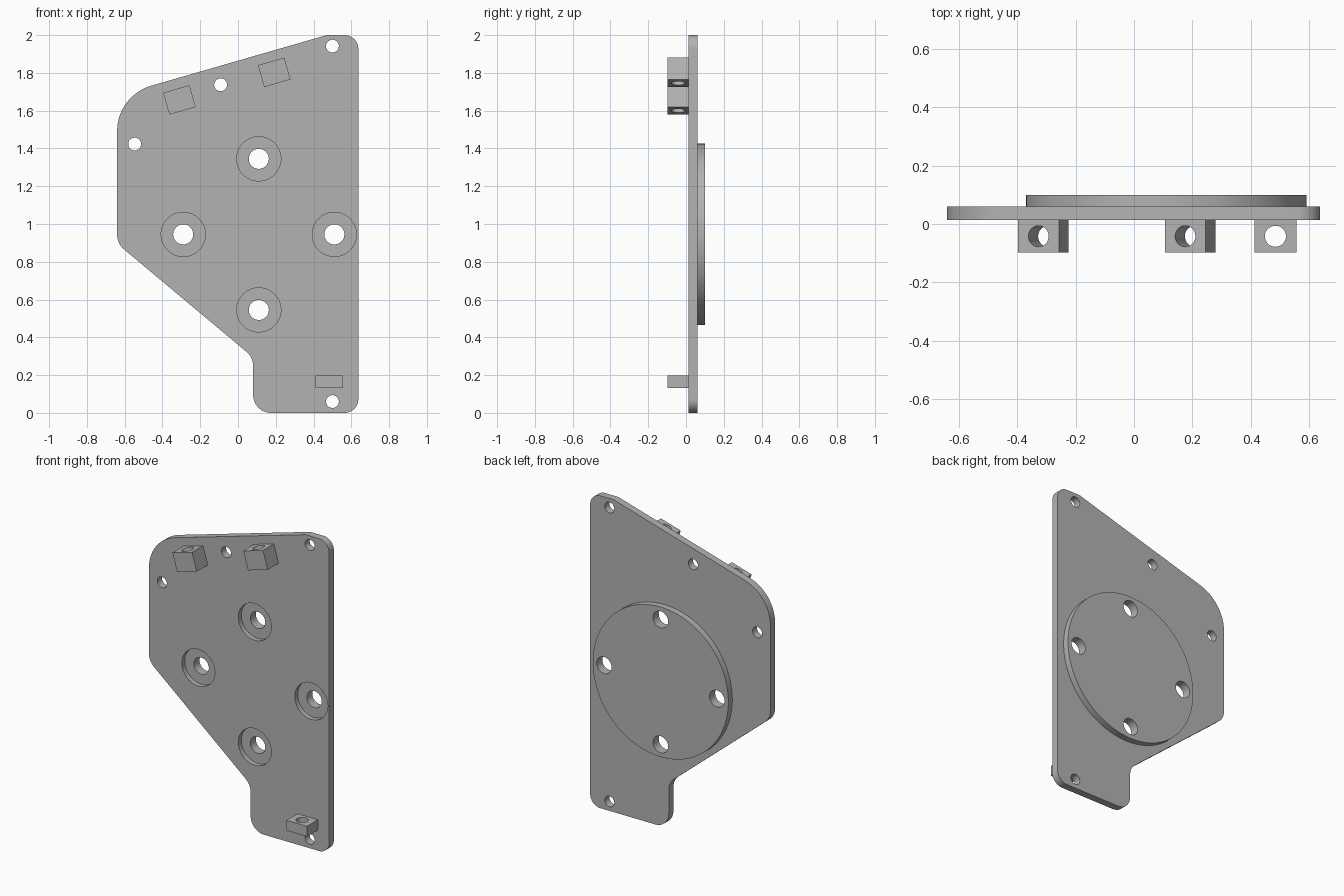
import bpy, bmesh, math
from mathutils import Vector, Matrix

cube = bpy.data.objects.get("Cube")
if cube:
    bpy.data.objects.remove(cube, do_unlink=True)

grey = bpy.data.materials.new("plain grey")
grey.use_nodes = True
colour = (0.45, 0.45, 0.45, 1)
grey.diffuse_color = colour
grey.node_tree.nodes["Principled BSDF"].inputs["Base Color"].default_value = colour

FRONT, BACK, DISC_BACK, BLOCK_FRONT = 0.013, 0.06, 0.1, -0.097


def circle(x, z, r, n=64):
    return [(x + r * math.cos(math.tau * i / n), z + r * math.sin(math.tau * i / n)) for i in range(n)]


def rounded(corners, steps=14):
    """Outline with a fillet of the given radius at each (x, z, radius) corner."""
    out = []
    for i, (x, z, r) in enumerate(corners):
        p = Vector((x, z))
        a = (Vector(corners[i - 1][:2]) - p).normalized()
        b = (Vector(corners[(i + 1) % len(corners)][:2]) - p).normalized()
        if r == 0:
            out.append(p)
            continue
        half = a.angle(b) / 2
        centre = p + (a + b).normalized() * r / math.sin(half)
        start = p + a * r / math.tan(half) - centre
        end = p + b * r / math.tan(half) - centre
        sweep = math.atan2(start.x * end.y - start.y * end.x, start.dot(end))
        for k in range(steps + 1):
            out.append(centre + Matrix.Rotation(sweep * k / steps, 2) @ start)
    return out


def prism(name, outlines, y0, y1):
    """Extrude flat x-z outlines from y0 to y1."""
    bm = bmesh.new()
    for pts in outlines:
        face = bm.faces.new([bm.verts.new((p[0], y0, p[1])) for p in pts])
        new = bmesh.ops.extrude_face_region(bm, geom=[face])["geom"]
        verts = [v for v in new if isinstance(v, bmesh.types.BMVert)]
        bmesh.ops.translate(bm, vec=(0, y1 - y0, 0), verts=verts)
    # extruding keeps the starting face, so each solid is closed
    bmesh.ops.recalc_face_normals(bm, faces=bm.faces)
    mesh = bpy.data.meshes.new(name)
    bm.to_mesh(mesh)
    bm.free()
    mesh.materials.append(grey)
    obj = bpy.data.objects.new(name, mesh)
    bpy.context.collection.objects.link(obj)
    return obj


def cut(obj, *cutters):
    """Subtract the cutters, bake the result, then shade it."""
    for c in cutters:
        mod = obj.modifiers.new("cut", 'BOOLEAN')
        mod.operation, mod.solver, mod.object = 'DIFFERENCE', 'EXACT', c
    bpy.context.view_layer.update()
    graph = bpy.context.evaluated_depsgraph_get()
    mesh = bpy.data.meshes.new_from_object(obj.evaluated_get(graph))
    obj.modifiers.clear()
    obj.data = mesh
    for c in cutters:
        bpy.data.objects.remove(c, do_unlink=True)
    bpy.ops.object.select_all(action='DESELECT')
    obj.select_set(True)
    bpy.context.view_layer.objects.active = obj
    bpy.ops.object.shade_smooth_by_angle(angle=math.radians(30))


# Hole layouts
CX, CZ, PITCH = 0.11, 0.945, 0.4
bolts = [(CX, CZ + PITCH), (CX, CZ - PITCH), (CX - PITCH, CZ), (CX + PITCH, CZ)]
pins = [(0.5, 1.942), (-0.092, 1.737), (-0.547, 1.423), (0.5, 0.06)]
bolt_holes = [circle(x, z, 0.053) for x, z in bolts]
pin_holes = [circle(x, z, 0.034, 48) for x, z in pins]

# Main plate with through holes and front counterbores
outline = rounded([
    (-0.64, 1.68, 0.25), (-0.64, 0.896, 0.1), (0.08, 0.294, 0.1), (0.08, 0, 0.095),
    (0.637, 0, 0.073), (0.637, 2, 0.073), (0.47, 2, 0)])
plate = prism("mounting_plate", [outline], FRONT, BACK)
cut(plate,
    prism("plate_hole_cutter", bolt_holes + pin_holes, -0.2, 0.3),
    prism("counterbore_cutter", [circle(x, z, 0.117) for x, z in bolts], -0.2, FRONT + 0.03))

# Raised round boss on the back
disc = prism("back_disc", [circle(CX, CZ, 0.48, 128)], BACK, DISC_BACK)
cut(disc, prism("disc_hole_cutter", bolt_holes, -0.2, 0.3))


# Drilled lugs on the front
def lug(name, x, z, height, tilt):
    w, h = 0.0725, height / 2
    block = prism(name, [[(-w, -h), (w, -h), (w, h), (-w, h)]], BLOCK_FRONT, FRONT)
    drill = prism("drill_cutter", [circle(0, 0, 0.036, 48)], -0.2, 0.2)
    drill.data.transform(Matrix.Translation((0, (BLOCK_FRONT + FRONT) / 2, 0)) @ Matrix.Rotation(math.pi / 2, 4, 'X'))
    cut(block, drill)
    block.data.transform(Matrix.Translation((x, 0, z)) @ Matrix.Rotation(-tilt, 4, 'Y'))


slope = math.atan2(0.32, 1.11)
lug("upper_right_lug", -0.31, 1.657, 0.12, slope)
lug("upper_left_lug", 0.192, 1.803, 0.12, slope)
lug("lower_lug", 0.484, 0.165, 0.066, 0)
